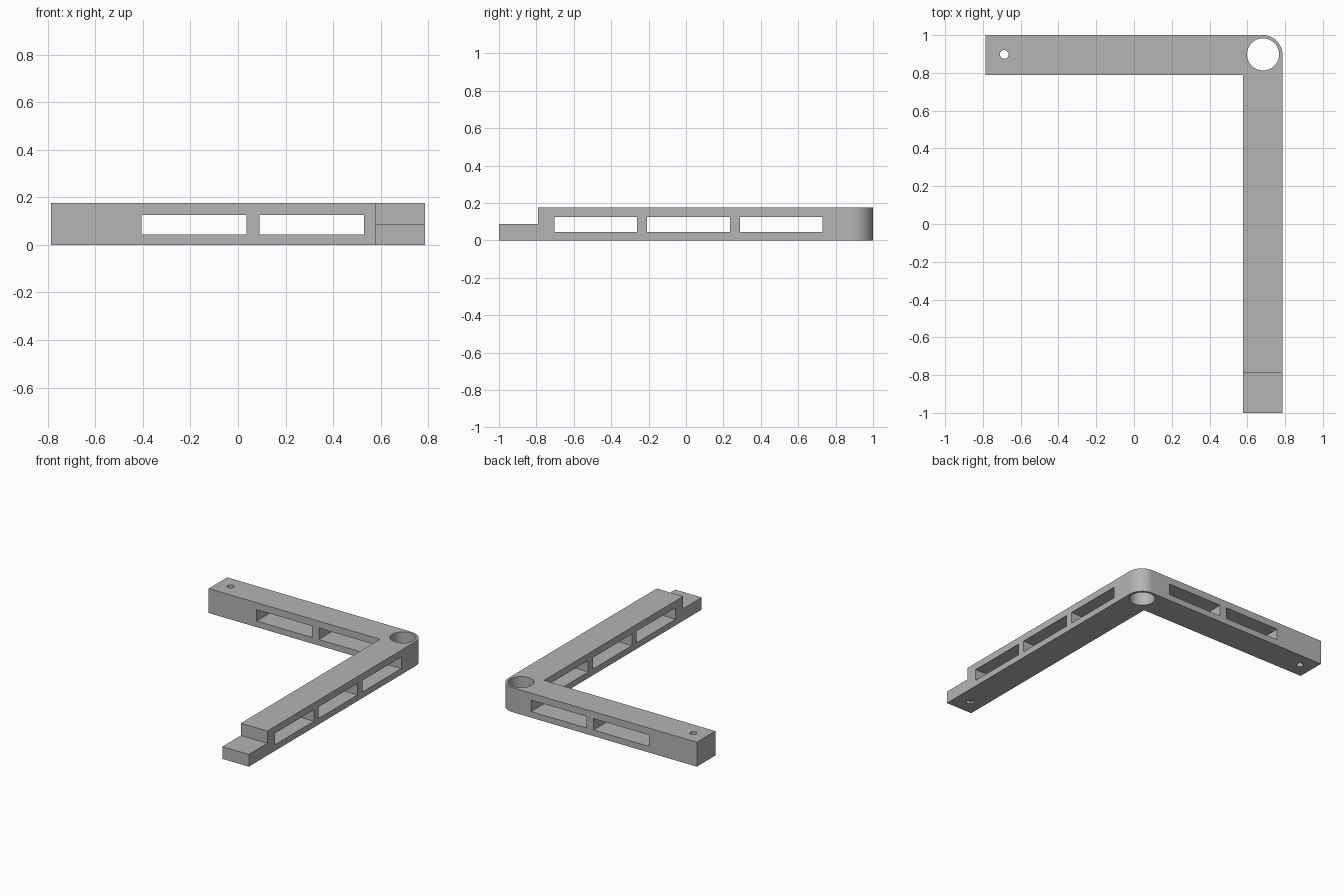
import bpy
import bmesh
from math import cos, sin, pi, radians
from mathutils import Matrix

cube = bpy.data.objects.get("Cube")
if cube:
    bpy.data.objects.remove(cube, do_unlink=True)

# Main dimensions
X, Y, W = 0.786, 1.0, 0.21
HEIGHT, TAB = 0.176, 0.088
R = W / 2

grey = bpy.data.materials.new("plain grey")
grey.use_nodes = True
colour = (0.46, 0.46, 0.46, 1)
grey.diffuse_color = colour
grey.node_tree.nodes["Principled BSDF"].inputs["Base Color"].default_value = colour


def finish(name, bm):
    bmesh.ops.recalc_face_normals(bm, faces=bm.faces)
    mesh = bpy.data.meshes.new(name)
    bm.to_mesh(mesh)
    bm.free()
    mesh.materials.append(grey)
    obj = bpy.data.objects.new(name, mesh)
    bpy.context.collection.objects.link(obj)
    return obj


def box(bm, x0, x1, y0, y1, z0, z1):
    centre = Matrix.Translation(((x0 + x1) / 2, (y0 + y1) / 2, (z0 + z1) / 2))
    size = Matrix.Diagonal((x1 - x0, y1 - y0, z1 - z0, 1))
    bmesh.ops.create_cube(bm, size=1, matrix=centre @ size)


def hole(bm, x, y, radius, segments):
    bmesh.ops.create_cone(bm, cap_ends=True, segments=segments, radius1=radius,
                          radius2=radius, depth=1, matrix=Matrix.Translation((x, y, 0)))


# Corner bracket: L outline with a rounded outer corner, pulled up
outline = [(-X, Y), (-X, Y - W), (X - W, Y - W), (X - W, -Y), (X, -Y)]
steps = 24
for i in range(steps + 1):
    a = i / steps * pi / 2
    outline.append((X - R + R * cos(a), Y - R + R * sin(a)))
bm = bmesh.new()
base = bm.faces.new([bm.verts.new((x, y, 0)) for x, y in outline])
top = bmesh.ops.extrude_face_region(bm, geom=[base])["geom"]
bmesh.ops.translate(bm, vec=(0, 0, HEIGHT),
                    verts=[v for v in top if isinstance(v, bmesh.types.BMVert)])
bracket = finish("corner_bracket", bm)

# Cutters: half-height end tabs, windows along both arms, round holes
bm = bmesh.new()
box(bm, -1, W - X, Y - W - 0.1, Y + 0.1, TAB, 0.3)
box(bm, X - W - 0.1, X + 0.1, -1.1, W - Y, TAB, 0.3)
for x in (-0.405, 0.09):
    box(bm, x, x + 0.44, Y - W - 0.1, Y + 0.1, 0.044, 0.126)
for y in (-0.704, -0.208, 0.288):
    box(bm, X - W - 0.1, X + 0.1, y, y + 0.443, 0.044, 0.126)
hole(bm, 0.683, 0.898, 0.085, 64)
hole(bm, -0.687, 0.898, 0.023, 32)
hole(bm, 0.677, -0.89, 0.023, 32)
cutter = finish("cutter", bm)
cutter.hide_render = True

cut = bracket.modifiers.new("cut", "BOOLEAN")
cut.operation = "DIFFERENCE"
cut.solver = "EXACT"
cut.object = cutter

# Bake the cut, drop the cutter and smooth the round walls
bpy.context.view_layer.update()
evaluated = bracket.evaluated_get(bpy.context.evaluated_depsgraph_get())
result = bpy.data.meshes.new_from_object(evaluated)
bracket.modifiers.clear()
bracket.data = result
bpy.data.objects.remove(cutter, do_unlink=True)

for obj in bpy.context.selected_objects:
    obj.select_set(False)
bracket.select_set(True)
bpy.context.view_layer.objects.active = bracket
bpy.ops.object.shade_smooth_by_angle(angle=radians(30))
